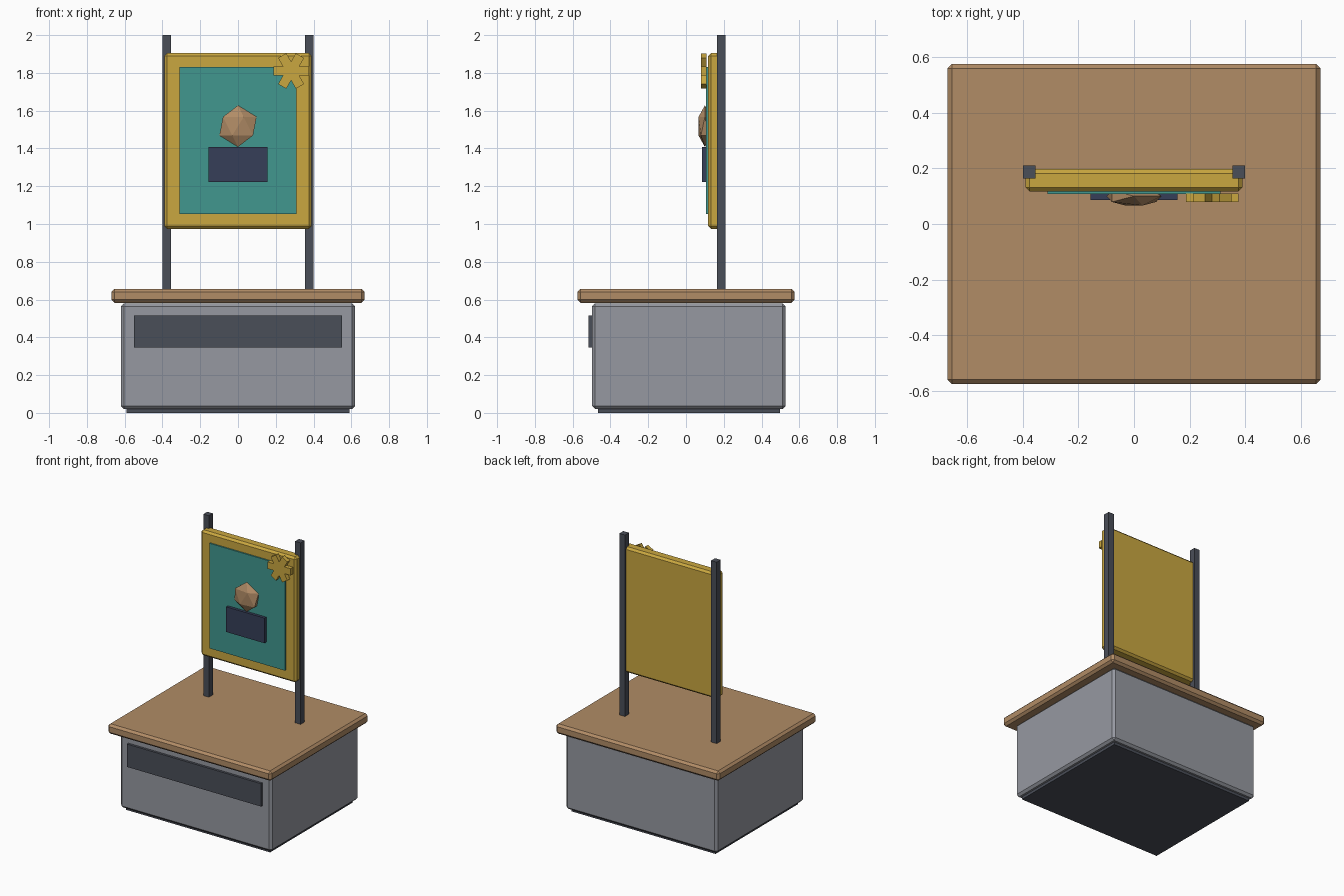
import bpy, bmesh, math

if "Cube" in bpy.data.objects:
    bpy.data.objects.remove(bpy.data.objects["Cube"])


def mat(name, r, g, b):
    """Flat material from sRGB 0-255 values, stored as linear."""
    m = bpy.data.materials.new(name)
    lin = [(c / 255 / 12.92) if c < 11 else ((c / 255 + 0.055) / 1.055) ** 2.4 for c in (r, g, b)]
    m.diffuse_color = (*lin, 1)
    m.use_nodes = True
    m.node_tree.nodes["Principled BSDF"].inputs["Base Color"].default_value = m.diffuse_color
    return m


GREY = mat("cabinet grey", 150, 153, 161)
DARK = mat("dark steel", 74, 78, 88)
WOOD = mat("wood tan", 177, 140, 102)
GOLD = mat("gold", 202, 167, 64)
TEAL = mat("teal", 65, 151, 143)
NAVY = mat("navy", 54, 62, 88)


def finish(bm, name, material):
    bmesh.ops.recalc_face_normals(bm, faces=bm.faces)
    me = bpy.data.meshes.new(name)
    bm.to_mesh(me)
    bm.free()
    me.materials.append(material)
    ob = bpy.data.objects.new(name, me)
    bpy.context.collection.objects.link(ob)
    return ob


def box(name, x, y, z, material, bevel=0):
    """Box from (min, max) ranges with an optional chamfer."""
    bm = bmesh.new()
    bmesh.ops.create_cube(bm, size=1)
    for v in bm.verts:
        v.co = [(a + b) / 2 + c * (b - a) for c, (a, b) in zip(v.co, (x, y, z))]
    ob = finish(bm, name, material)
    if bevel:
        mod = ob.modifiers.new("chamfer", 'BEVEL')
        mod.width = bevel
        mod.segments = 1
    return ob


# Counter
box("plinth", (-0.59, 0.59), (-0.467, 0.497), (0, 0.04), DARK)
box("cabinet", (-0.62, 0.62), (-0.497, 0.527), (0.02, 0.58), GREY, 0.016)
box("front_panel", (-0.55, 0.55), (-0.515, -0.48), (0.347, 0.516), DARK)
box("countertop", (-0.67, 0.67), (-0.575, 0.575), (0.583, 0.656), WOOD, 0.016)

# Sign posts
for side, s in (("left", -1), ("right", 1)):
    box(side + "_post", (s * 0.376 - 0.0225, s * 0.376 + 0.0225), (0.164, 0.21), (0.64, 2.0), DARK)

# Sign board
box("sign_frame", (-0.39, 0.39), (0.117, 0.197), (0.974, 1.904), GOLD, 0.015)
box("sign_panel", (-0.31, 0.31), (0.107, 0.13), (1.052, 1.83), TEAL)
box("portrait_body", (-0.157, 0.157), (0.086, 0.12), (1.222, 1.408), NAVY)

# Portrait head: flattened icosahedron
bm = bmesh.new()
bmesh.ops.create_icosphere(bm, subdivisions=1, radius=0.11)
for v in bm.verts:
    v.co = (v.co.x, v.co.y * 0.36 + 0.10, v.co.z + 1.518)
finish(bm, "portrait_head", WOOD)

# Six-armed badge on the frame corner
bm = bmesh.new()
half, reach = 0.025, 0.094
pts = []
for i in range(6):
    a = i * math.pi / 3
    for u, w in ((reach, -half), (reach, half), (half * math.sqrt(3), half)):
        pts.append((0.281 + u * math.cos(a) - w * math.sin(a), 0.079,
                    1.81 + u * math.sin(a) + w * math.cos(a)))
face = bm.faces.new([bm.verts.new(p) for p in pts])
ext = bmesh.ops.extrude_face_region(bm, geom=[face])
bmesh.ops.translate(bm, vec=(0, 0.03, 0),
                    verts=[g for g in ext["geom"] if isinstance(g, bmesh.types.BMVert)])
finish(bm, "badge", GOLD)
